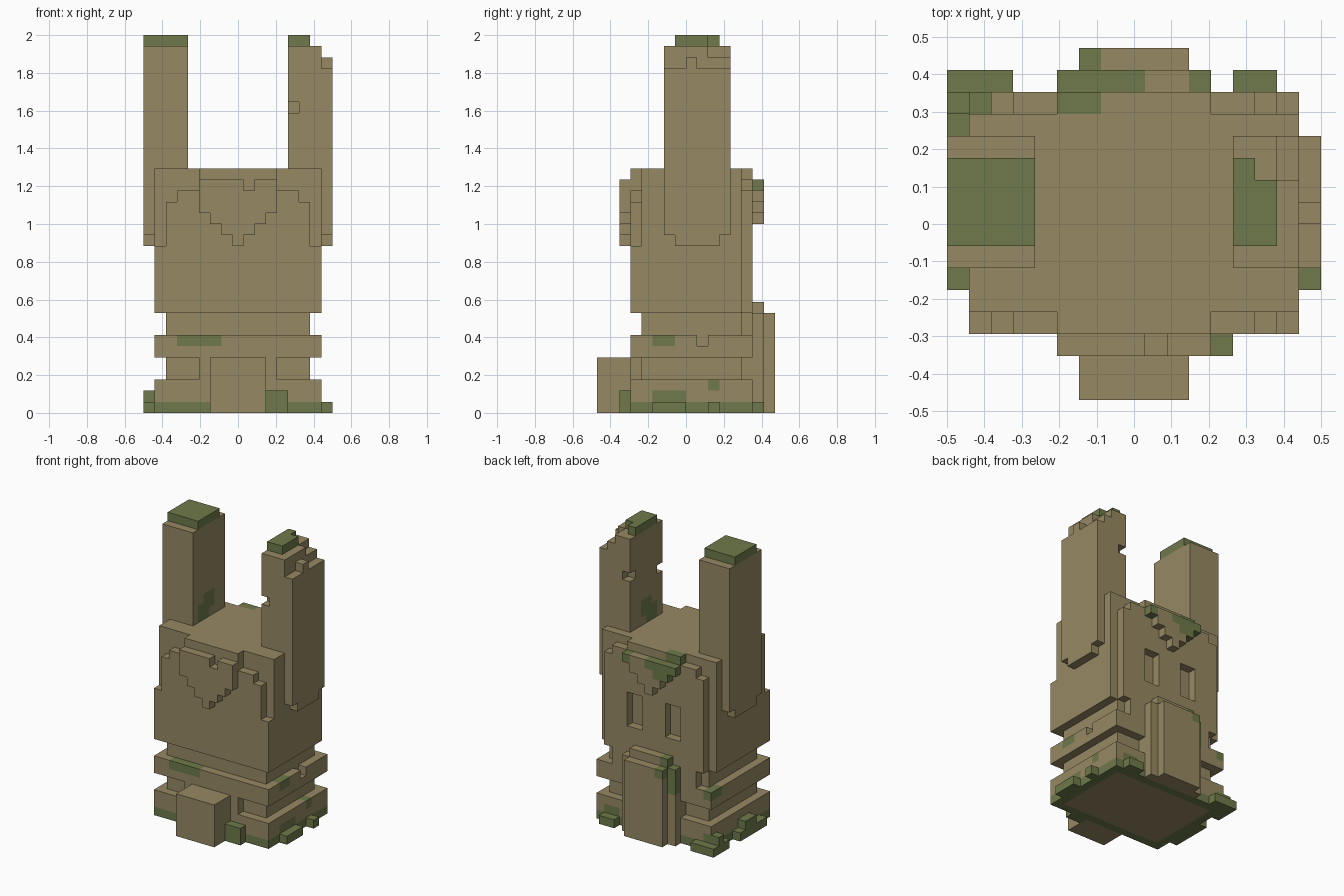
import bpy, bmesh
from mathutils import Vector

if "Cube" in bpy.data.objects:
    bpy.data.objects.remove(bpy.data.objects["Cube"])

U = 1 / 17                                   # edge of one block
ORIGIN = Vector((-8.5, -8, 0))               # grid corner, in blocks
STONE, MOSS = 0, 1


def material(name, rgb):
    m = bpy.data.materials.new(name)
    m.diffuse_color = (*rgb, 1)
    m.use_nodes = True
    m.node_tree.nodes["Principled BSDF"].inputs["Base Color"].default_value = m.diffuse_color
    return m


MATS = [material("tan_stone", (0.305, 0.250, 0.124)),
        material("green_moss", (0.156, 0.195, 0.070))]
parts, filled = {}, {}                       # part -> its blocks, block -> colour


def cells(x, y, z):
    return [(i, j, k) for i in range(*x) for j in range(*y) for k in range(*z)]


def box(part, x, y, z, col=STONE):
    for c in cells(x, y, z):
        if c not in filled:
            filled[c] = col
            parts.setdefault(part, set()).add(c)


def carve(x, y, z):
    for c in cells(x, y, z):
        filled.pop(c, None)
        for p in parts.values():
            p.discard(c)


def paint(x, y, z):
    for c in cells(x, y, z):
        if c in filled:
            filled[c] = MOSS


def mirror(x):
    return (17 - x[1], 17 - x[0])


def both(x):
    return (x, mirror(x))


# Head: core plus stepped front and back layers
box("head", (1, 16), (4, 13), (9, 22))
box("head", (5, 12), (3, 4), (9, 22))
box("head", (5, 12), (13, 14), (9, 22))
for x, front, back in (((1, 2), 15, 0), ((2, 3), 19, 20), ((3, 5), 20, 21)):
    for side in both(x):
        box("head", side, (3, 4), (9, front))
        if back:
            box("head", side, (13, 14), (9, back))
# Eye recesses in the back
for x in both((5, 7)):
    carve(x, (13, 14), (12, 16))

# Heart-shaped plates, narrowing downward
box("front_plate", (5, 12), (2, 3), (18, 21))
for n in range(3):
    box("front_plate", (6 + n, 11 - n), (2, 3), (17 - n, 18 - n))
carve((9, 10), (2, 3), (20, 21))
for n in range(4):
    box("back_plate", (5 + n, 12 - n), (14, 15), (20 - n, 21 - n))
paint((5, 9), (14, 15), (20, 21))
paint((5, 7), (13, 14), (21, 22))
paint((6, 8), (14, 15), (19, 20))
paint((11, 12), (14, 15), (20, 21))

# Neck, band, waist and base
box("neck", (2, 15), (4, 13), (7, 9))
box("neck", (3, 14), (13, 14), (7, 9))
box("band", (1, 16), (3, 14), (5, 7))
carve((15, 16), (9, 10), (6, 7))
box("waist", (2, 15), (4, 13), (3, 5))
for y in ((3, 4), (13, 14)):
    box("waist", (5, 12), y, (3, 5))
box("base", (1, 16), (3, 14), (0, 3))

# Moss patches on the lower body
paint((3, 7), (3, 4), (6, 7))
paint((15, 16), (5, 7), (6, 7))
paint((1, 2), (12, 14), (6, 7))
for x in ((1, 2), (15, 16)):
    paint(x, (3, 14), (0, 1))
for y in ((3, 4), (13, 14)):
    paint((1, 16), y, (0, 1))
paint((15, 16), (5, 8), (1, 2))
paint((15, 16), (10, 11), (2, 3))
paint((13, 15), (13, 14), (1, 2))

# Front foot and back panel
box("foot", (6, 11), (0, 3), (0, 5))
box("back_panel", (5, 12), (14, 15), (0, 9))
box("back_panel", (6, 11), (14, 15), (9, 10))
box("back_panel", (6, 11), (15, 16), (0, 9))
paint((5, 6), (14, 15), (6, 9))
paint((6, 7), (14, 15), (9, 10))
paint((6, 7), (15, 16), (8, 9))

# Moss clumps round the base
for x, y, z in (((11, 13), (2, 3), (0, 2)),
                ((16, 17), (5, 8), (0, 1)),
                ((16, 17), (10, 11), (0, 1)),
                ((0, 1), (5, 10), (0, 1)),
                ((0, 1), (7, 9), (1, 2)),
                ((0, 3), (14, 15), (0, 1)),
                ((0, 1), (12, 14), (0, 1)),
                ((0, 1), (13, 14), (1, 2)),
                ((13, 15), (14, 15), (0, 1))):
    box("moss_clumps", x, y, z, MOSS)
paint((1, 2), (13, 14), (1, 2))

# Ears, with tapered lower tips on the head sides
for name, x, outer in (("left_ear", (0, 4), (0, 1)), ("right_ear", (13, 17), (16, 17))):
    box(name, x, (6, 12), (22, 33))
    box(name, outer, (6, 12), (16, 22))
    box(name, outer, (7, 11), (15, 16))
box("left_ear", (0, 4), (7, 11), (33, 34), MOSS)
box("right_ear", (13, 15), (7, 10), (33, 34), MOSS)
box("right_ear", (13, 14), (10, 11), (33, 34), MOSS)

# Chipped corners of the right ear
carve((16, 17), (6, 8), (31, 33))
carve((16, 17), (9, 12), (31, 33))
carve((16, 17), (8, 9), (32, 33))
carve((15, 16), (10, 12), (32, 33))
carve((13, 14), (6, 7), (27, 28))
carve((13, 14), (11, 12), (28, 29))

# Moss on the inner ear faces
for x in ((3, 4), (13, 14)):
    paint(x, (7, 9), (22, 24))
    paint(x, (8, 10), (23, 25))

# Outer block faces of every part
for name, blocks in parts.items():
    bm = bmesh.new()
    verts = {}
    for c in sorted(blocks):
        for axis in range(3):
            for side in (0, 1):
                n = list(c)
                n[axis] += 2 * side - 1
                if tuple(n) in filled:
                    continue
                quad = []
                for a, b in ((0, 0), (1, 0), (1, 1), (0, 1)):
                    p = list(c)
                    p[axis] += side
                    p[(axis + 1) % 3] += a
                    p[(axis + 2) % 3] += b
                    p = tuple(p)
                    if p not in verts:
                        verts[p] = bm.verts.new((Vector(p) + ORIGIN) * U)
                    quad.append(verts[p])
                f = bm.faces.new(quad if side else quad[::-1])
                f.material_index = filled[c]
    me = bpy.data.meshes.new(name)
    bm.to_mesh(me)
    bm.free()
    for m in MATS:
        me.materials.append(m)
    bpy.context.collection.objects.link(bpy.data.objects.new(name, me))
